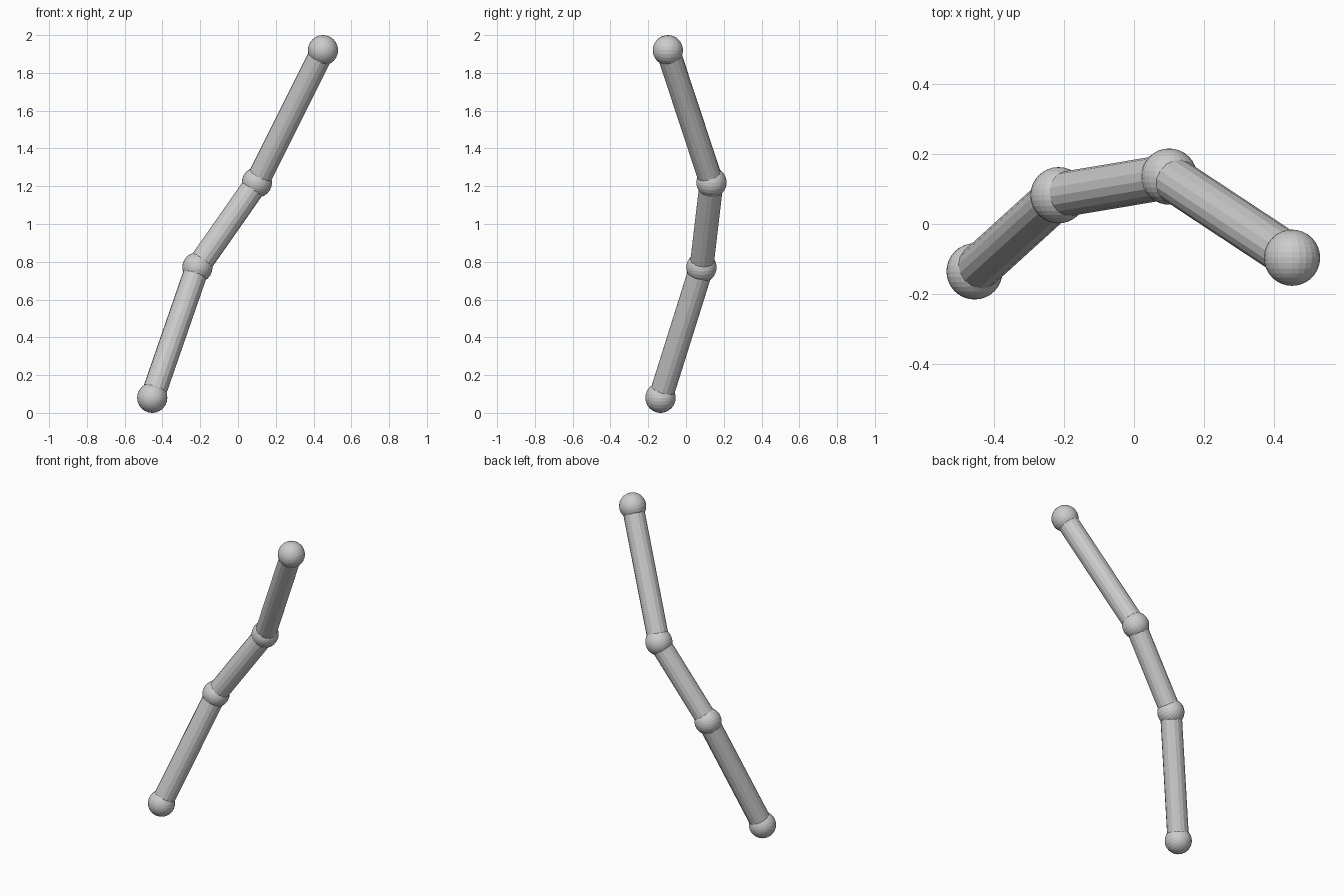
import bpy
from math import pi
from mathutils import Vector

if "Cube" in bpy.data.objects:
    bpy.data.objects.remove(bpy.data.objects["Cube"])

JOINT_R, ROD_R = 0.08, 0.064
points = [Vector(p) for p in (
    (-0.454, -0.135, 0.08),
    (-0.215, 0.082, 0.77),
    (0.10, 0.135, 1.22),
    (0.45, -0.096, 1.92))]


def ball(name, centre):
    # poles point front to back
    bpy.ops.mesh.primitive_uv_sphere_add(
        segments=24, ring_count=16, radius=JOINT_R,
        location=centre, rotation=(pi / 2, 0, 0))
    bpy.context.object.name = name


def rod(name, a, b):
    d = b - a
    bpy.ops.mesh.primitive_cylinder_add(
        vertices=16, radius=ROD_R, depth=d.length, location=(a + b) / 2)
    ob = bpy.context.object
    ob.name = name
    ob.rotation_euler = d.to_track_quat('Z', 'Y').to_euler()


# Ball joints
for name, p in zip(("bottom_end_ball", "lower_joint_ball",
                    "upper_joint_ball", "top_end_ball"), points):
    ball(name, p)

# Straight rods between the joints
for name, a, b in zip(("lower_rod", "middle_rod", "upper_rod"),
                      points, points[1:]):
    rod(name, a, b)
